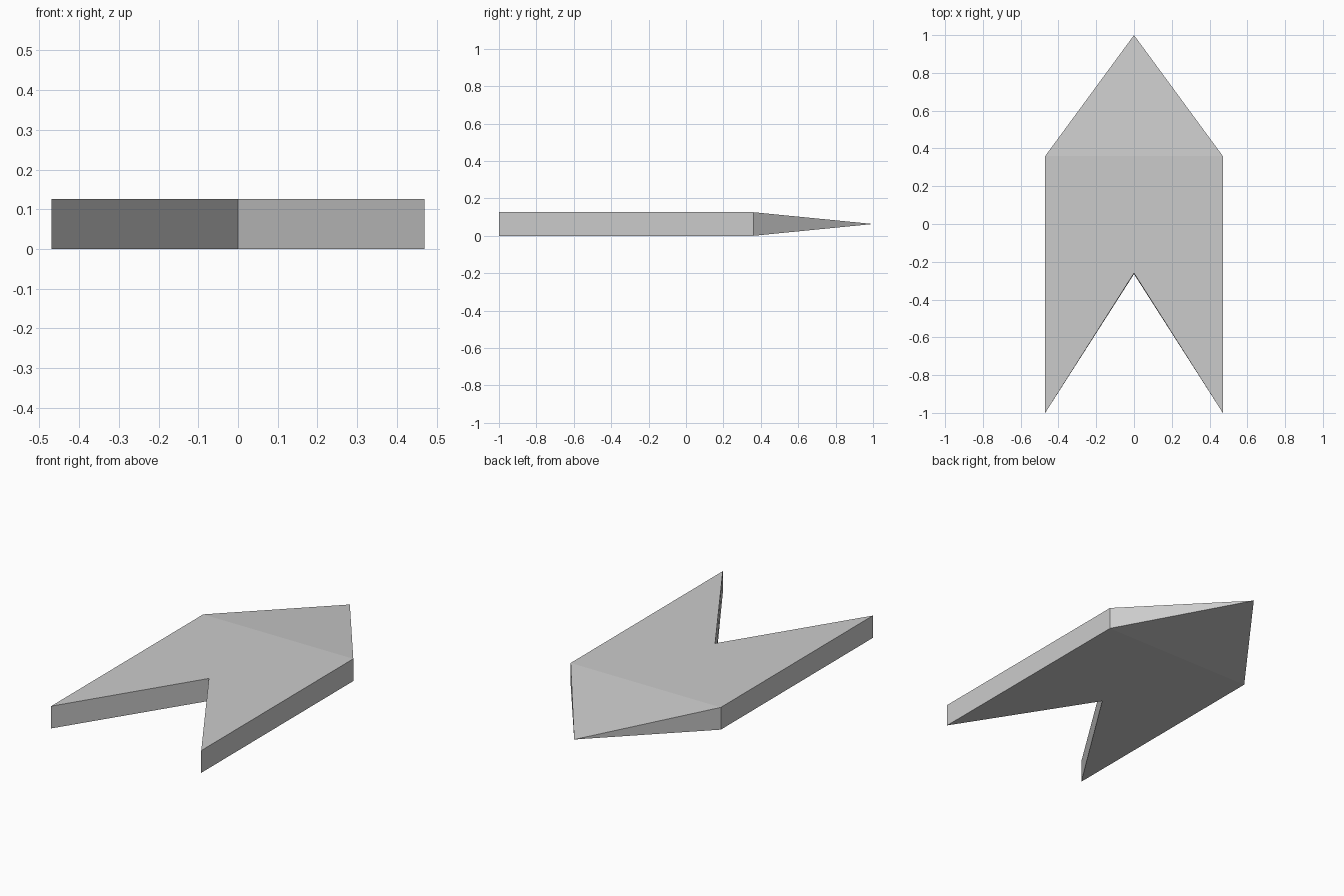
import bpy, bmesh

if "Cube" in bpy.data.objects:
    bpy.data.objects.remove(bpy.data.objects["Cube"])

HALF_W, HEIGHT = 0.47, 0.126
SHOULDER_Y, TAIL_Y, TIP_Y = 0.36, -1.0, 1.0

grey = bpy.data.materials.new("light grey")
grey.diffuse_color = (0.6, 0.6, 0.6, 1)
grey.use_nodes = True
grey.node_tree.nodes["Principled BSDF"].inputs["Base Color"].default_value = grey.diffuse_color

bm = bmesh.new()


def outline(z, notch_y):
    """Body outline: right shoulder, left shoulder, left tail, notch, right tail."""
    pts = [(HALF_W, SHOULDER_Y), (-HALF_W, SHOULDER_Y), (-HALF_W, TAIL_Y),
           (0, notch_y), (HALF_W, TAIL_Y)]
    return [bm.verts.new((x, y, z)) for x, y in pts]


# Flat body with a V-shaped notch in the tail
bottom = outline(0, -0.265)
top = outline(HEIGHT, -0.26)
bm.faces.new(top)
bm.faces.new(bottom[::-1])
for i in range(1, 5):
    j = (i + 1) % 5
    bm.faces.new((bottom[i], bottom[j], top[j], top[i]))

# Wedge nose that tapers to a single point at mid height
tip = bm.verts.new((0, TIP_Y, HEIGHT / 2))
rim = [top[0], top[1], bottom[1], bottom[0]]
for i in range(4):
    bm.faces.new((rim[(i + 1) % 4], rim[i], tip))

bmesh.ops.recalc_face_normals(bm, faces=bm.faces)
mesh = bpy.data.meshes.new("arrow_pointer")
bm.to_mesh(mesh)
bm.free()
mesh.materials.append(grey)
bpy.context.collection.objects.link(bpy.data.objects.new("arrow_pointer", mesh))
